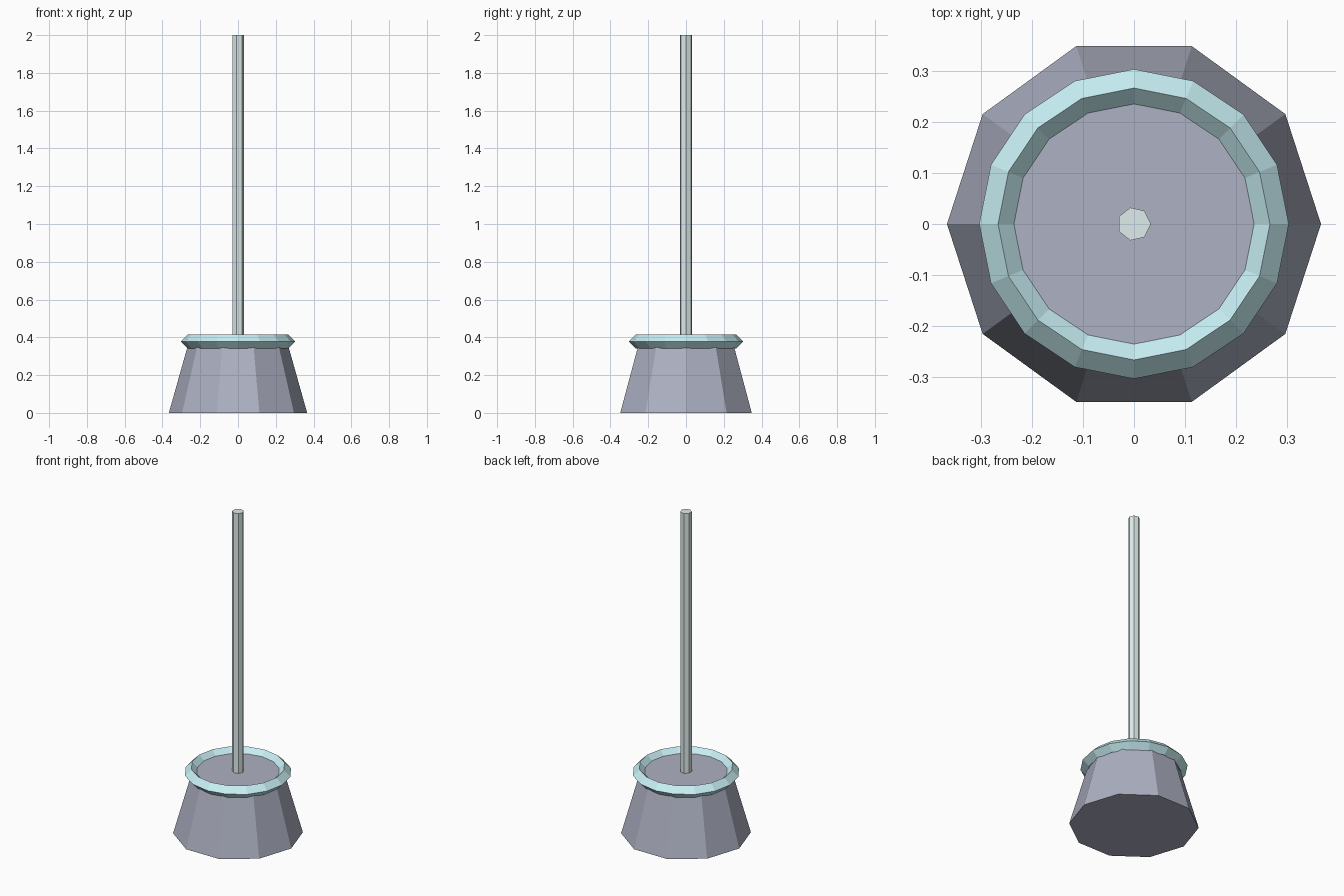
import bpy, bmesh
from math import cos, sin, tau

if "Cube" in bpy.data.objects:
    bpy.data.objects.remove(bpy.data.objects["Cube"])


def material(name, color):
    mat = bpy.data.materials.new(name)
    mat.diffuse_color = (*color, 1)
    mat.use_nodes = True
    mat.node_tree.nodes["Principled BSDF"].inputs["Base Color"].default_value = mat.diffuse_color
    return mat


def lathe(name, sides, profile, mat, closed=False):
    """Revolve (radius, z) points around z; open profiles get flat caps."""
    bm = bmesh.new()
    rings = [[bm.verts.new((r * cos(tau * i / sides), r * sin(tau * i / sides), z))
              for i in range(sides)] for r, z in profile]
    pairs = list(zip(rings, rings[1:]))
    if closed:
        pairs.append((rings[-1], rings[0]))
    else:
        bm.faces.new(rings[0][::-1])
        bm.faces.new(rings[-1])
    for low, high in pairs:
        for i in range(sides):
            j = (i + 1) % sides
            bm.faces.new((low[i], low[j], high[j], high[i]))
    bmesh.ops.recalc_face_normals(bm, faces=bm.faces)
    mesh = bpy.data.meshes.new(name)
    bm.to_mesh(mesh)
    bm.free()
    mesh.materials.append(mat)
    obj = bpy.data.objects.new(name, mesh)
    bpy.context.collection.objects.link(obj)
    return obj


# Ten-sided tapered base
lathe("base", 10, [(0.366, 0), (0.258, 0.384)],
      material("slate", (0.42, 0.44, 0.54)))

# Diamond-section rim ring
R, r, z = 0.266, 0.037, 0.378
lathe("rim_ring", 16, [(R + r, z), (R, z + r), (R - r, z), (R, z - r)],
      material("pale_cyan", (0.58, 0.87, 0.91)), closed=True)

# Seven-sided pole standing in the base
lathe("pole", 7, [(0.033, 0.36), (0.033, 2.0)],
      material("pale_grey", (0.74, 0.84, 0.84)))
